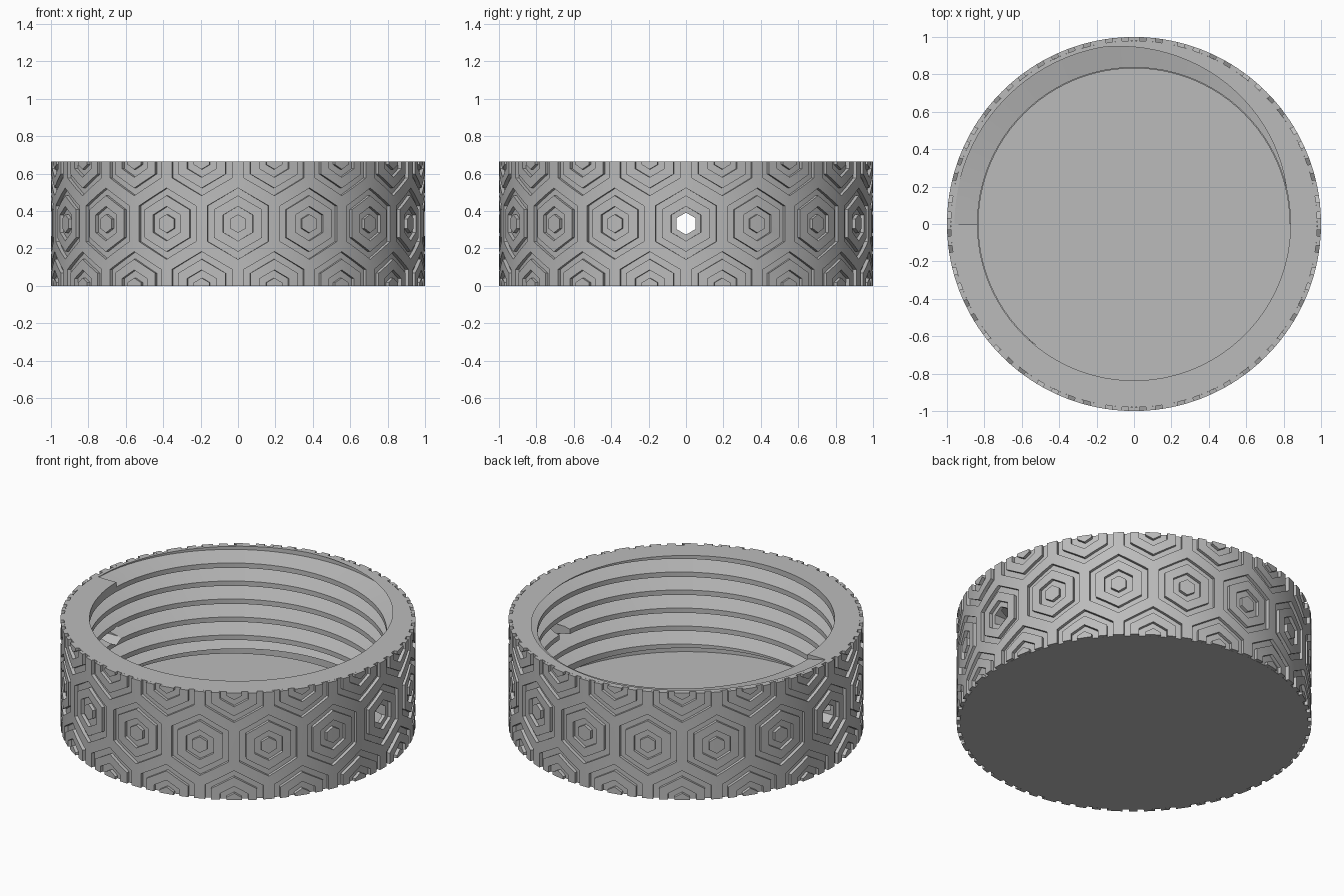
import bpy, bmesh, math
from mathutils import Vector

if "Cube" in bpy.data.objects:
    bpy.data.objects.remove(bpy.data.objects["Cube"], do_unlink=True)

HEIGHT, FLOOR = 0.665, 0.09
CORE_R, OUTER_R, BORE_R = 0.98, 1.0, 0.837
CELLS, SLICES = 16, 96
PITCH = math.tau / CELLS
# Half-widths (inner, outer) of the raised hexagons in each cell
BANDS = [(0.08, 0.13), (0.165, PITCH / 2)]
CENTRE = 0.043

grey = bpy.data.materials.new("plain grey")
grey.use_nodes = True
grey.diffuse_color = (0.5, 0.5, 0.5, 1)
grey.node_tree.nodes["Principled BSDF"].inputs["Base Color"].default_value = (0.5, 0.5, 0.5, 1)


def make_object(name, bm):
    bmesh.ops.recalc_face_normals(bm, faces=bm.faces[:])
    mesh = bpy.data.meshes.new(name)
    bm.to_mesh(mesh)
    bm.free()
    mesh.materials.append(grey)
    obj = bpy.data.objects.new(name, mesh)
    bpy.context.collection.objects.link(obj)
    return obj


def smooth(obj):
    bpy.ops.object.select_all(action="DESELECT")
    bpy.context.view_layer.objects.active = obj
    obj.select_set(True)
    bpy.ops.object.shade_smooth_by_angle(angle=math.radians(25))


def hexagon(half_width, u, z):
    """Corners of an upright hexagon with a point at the top."""
    r = half_width / math.cos(math.pi / 6)
    angles = [math.pi / 6 + k * math.pi / 3 for k in range(6)]
    return [(u + r * math.cos(a), z + r * math.sin(a)) for a in angles]


def loft(name, rings):
    """Closed solid skinned over a row of equal point loops."""
    bm = bmesh.new()
    loops = [[bm.verts.new(p) for p in ring] for ring in rings]
    n = len(loops[0])
    for a, b in zip(loops, loops[1:]):
        for i in range(n):
            j = (i + 1) % n
            bm.faces.new((a[i], a[j], b[j], b[i]))
    bm.faces.new(loops[0])
    bm.faces.new(loops[-1])
    return make_object(name, bm)


def circle(r, z):
    angles = [math.tau * i / SLICES for i in range(SLICES)]
    return [(r * math.cos(a), r * math.sin(a), z) for a in angles]


def add_cell(bm, u, z, has_centre):
    """Flat raised areas of one honeycomb cell."""
    def loop(w):
        return [bm.verts.new((x, 0, y)) for x, y in hexagon(w, u, z)]
    if has_centre:
        bm.faces.new(loop(CENTRE))
    for inner, outer in BANDS:
        a, b = loop(inner), loop(outer)
        for i in range(6):
            j = (i + 1) % 6
            bm.faces.new((a[i], a[j], b[j], b[i]))


def bisect(bm, co, normal, clear=False):
    bmesh.ops.bisect_plane(bm, geom=bm.verts[:] + bm.edges[:] + bm.faces[:], dist=1e-5,
                           plane_co=co, plane_no=normal, clear_outer=clear)


# Honeycomb relief: flat, trimmed to the wall height and sliced to bend
bm = bmesh.new()
for row in (-1, 0, 1):
    for col in range(CELLS):
        pierced = row == 0 and col in (0, CELLS // 2)
        add_cell(bm, (col + abs(row) / 2) * PITCH,
                 HEIGHT / 2 + row * PITCH * math.sqrt(3) / 2, not pierced)
bisect(bm, (0, 0, HEIGHT), (0, 0, 1), True)
bisect(bm, (0, 0, 0), (0, 0, -1), True)
for i in range(-3, SLICES + 3):
    bisect(bm, (i * math.tau / SLICES, 0, 0), (1, 0, 0))

# Wrap it around the core, raise it and drop the hidden backs
for v in bm.verts:
    u = v.co.x
    v.co = Vector((CORE_R * math.cos(u), CORE_R * math.sin(u), v.co.z))
bmesh.ops.remove_doubles(bm, verts=bm.verts[:], dist=1e-4)
backs = bm.faces[:]
result = bmesh.ops.extrude_face_region(bm, geom=backs)
for v in result["geom"]:
    if isinstance(v, bmesh.types.BMVert):
        v.co.x *= OUTER_R / CORE_R
        v.co.y *= OUTER_R / CORE_R
bmesh.ops.delete(bm, geom=[f for f in backs if f.is_valid], context="FACES")
smooth(make_object("honeycomb_relief", bm))

# Cap body and the solids cut from it
cap = loft("cap_body", [circle(CORE_R, 0), circle(CORE_R, HEIGHT)])
cavity = loft("cavity_cutter", [circle(BORE_R, FLOOR), circle(BORE_R, HEIGHT + 0.2)])

# Helical thread groove with a trapezoid section
LEAD, TURNS = 0.112, 5.5
section = [(0.832, -0.042), (0.96, -0.014), (0.96, 0.014), (0.832, 0.042)]
rings = []
for i in range(int(TURNS * SLICES) + 1):
    turn = 0.5 - TURNS + i / SLICES
    a, mid = turn * math.tau, 0.62 + turn * LEAD
    rings.append([(r * math.cos(a), r * math.sin(a), mid + dz) for r, dz in section])
thread = loft("thread_cutter", rings)

# Hexagonal hole through both sides
hole = loft("hole_cutter", [[(x, y, z) for y, z in hexagon(0.051, 0, HEIGHT / 2)]
                            for x in (-1.2, 1.2)])

bpy.context.view_layer.objects.active = cap
for cutter in (cavity, thread, hole):
    mod = cap.modifiers.new(cutter.name, "BOOLEAN")
    mod.operation, mod.solver, mod.object = "DIFFERENCE", "EXACT", cutter
    bpy.ops.object.modifier_apply(modifier=mod.name)
    bpy.data.objects.remove(cutter, do_unlink=True)
smooth(cap)
